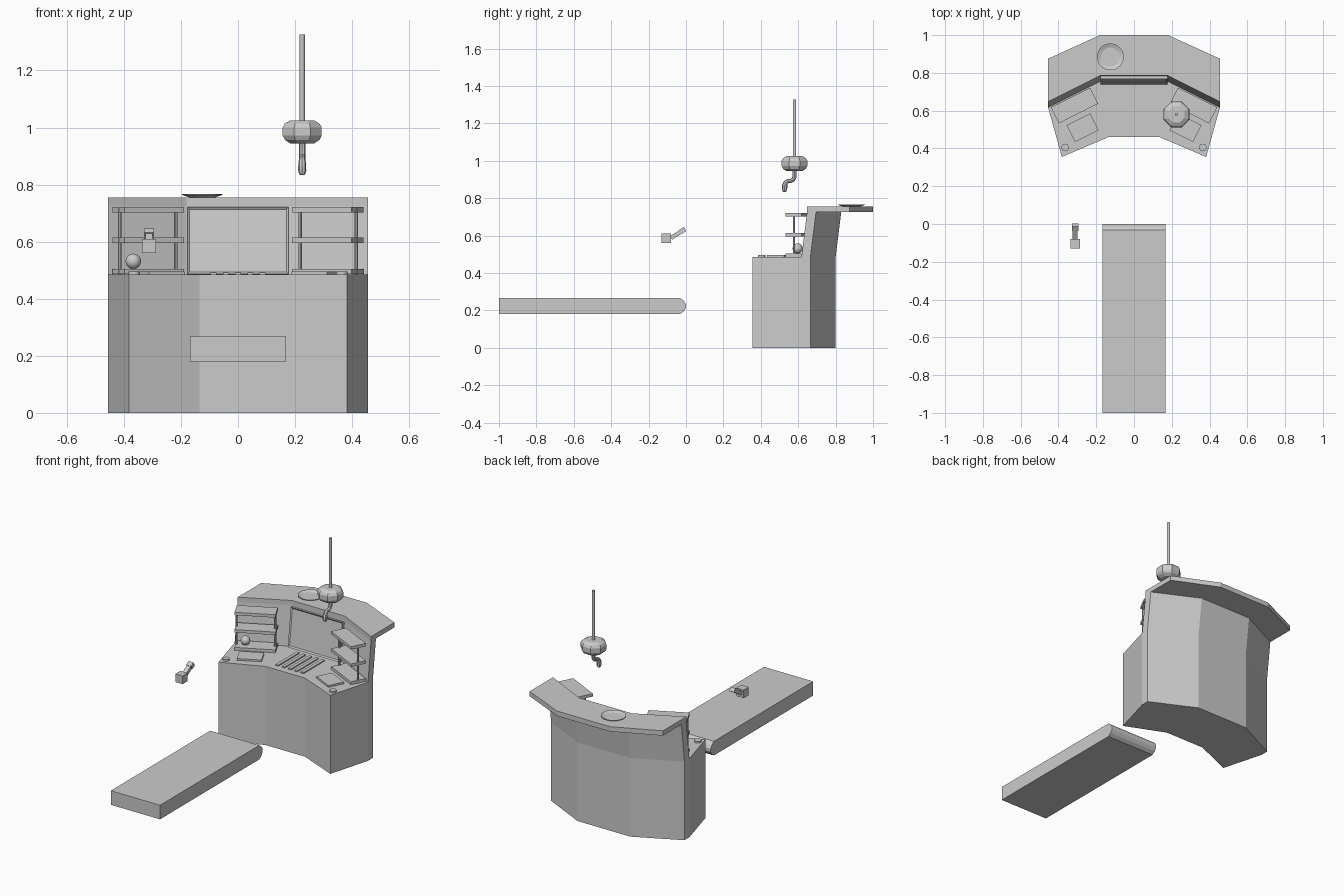
import bpy, bmesh, math
from mathutils import Matrix, Vector

if "Cube" in bpy.data.objects:
    bpy.data.objects.remove(bpy.data.objects["Cube"])


def finish(name, bm, smooth=False):
    bmesh.ops.recalc_face_normals(bm, faces=bm.faces)
    me = bpy.data.meshes.new(name)
    bm.to_mesh(me)
    bm.free()
    ob = bpy.data.objects.new(name, me)
    bpy.context.collection.objects.link(ob)
    if smooth:
        for p in me.polygons:
            p.use_smooth = True
    return ob


def prism(name, outline, z0, z1, lean=0.0):
    """Extrude an xy outline upward, leaning towards +y."""
    bm = bmesh.new()
    lo = [bm.verts.new((x, y, z0)) for x, y in outline]
    hi = [bm.verts.new((x, y + lean, z1)) for x, y in outline]
    bm.faces.new(lo)
    bm.faces.new(hi)
    n = len(lo)
    for i in range(n):
        j = (i + 1) % n
        bm.faces.new((lo[i], lo[j], hi[j], hi[i]))
    return finish(name, bm)


def box(name, loc, size, rot=(0, 0, 0)):
    bm = bmesh.new()
    bmesh.ops.create_cube(bm, size=1, matrix=Matrix.Diagonal((*size, 1)))
    ob = finish(name, bm)
    ob.location, ob.rotation_euler = loc, rot
    return ob


def lathe(name, loc, profile, sides, phase=0.0):
    """Revolve (radius, z) points around z, capping both ends."""
    bm = bmesh.new()
    rings = []
    for r, z in profile:
        rings.append([bm.verts.new((r * math.cos(phase + math.tau * i / sides),
                                    r * math.sin(phase + math.tau * i / sides), z))
                      for i in range(sides)])
    for a, b in zip(rings, rings[1:]):
        for i in range(sides):
            j = (i + 1) % sides
            bm.faces.new((a[i], a[j], b[j], b[i]))
    bm.faces.new(rings[0])
    bm.faces.new(rings[-1])
    ob = finish(name, bm)
    ob.location = loc
    return ob


def mirrored(half):
    """Complete a left-to-right symmetric polyline from its right half."""
    return [(-x, y) for x, y in reversed(half)] + half


# Desk body, leaning back wall and counter slab
front = mirrored([(0.135, 0.46), (0.382, 0.355)])
wall_front = mirrored([(0.18, 0.755), (0.455, 0.617)])
back = mirrored([(0.18, 0.80), (0.455, 0.665)])[::-1]
prism("desk_body", front + [(0.455, 0.617)] + back + [(-0.455, 0.617)], 0, 0.485)
prism("back_wall", wall_front + back, 0.485, 0.725, 0.03)
slab_front = [(x, y + 0.03) for x, y in wall_front]
slab_back = mirrored([(0.18, 1.0), (0.455, 0.875)])[::-1]
prism("counter_slab", slab_front + slab_back, 0.725, 0.755)

# Screen leaning against the wall, with a frame around it
tilt = -math.atan2(0.03, 0.24)
screen = box("screen", (0, 0.764, 0.603), (0.355, 0.022, 0.236), (tilt, 0, 0))
bm = bmesh.new()
bm.from_mesh(screen.data)
bm.faces.ensure_lookup_table()
face = min(bm.faces, key=lambda f: f.normal.y)
bmesh.ops.inset_region(bm, faces=[face], thickness=0.011)
bmesh.ops.translate(bm, verts=face.verts, vec=(0, 0.006, 0))
bm.to_mesh(screen.data)
bm.free()

# Slats in the middle of the desk
for i in range(5):
    box(f"slat_{i}", ((i - 2) * 0.043, 0.605, 0.488), (0.02, 0.205, 0.008))

# Shelves, posts, pads and knobs on both sides
ang = math.atan2(0.138, 0.275)
for side, s in (("left", -1), ("right", 1)):
    centre = Vector((s * 0.315, 0.627, 0))
    along = Vector((s * math.cos(ang), -math.sin(ang), 0))
    for k, z in enumerate((0.495, 0.605, 0.712)):
        box(f"{side}_shelf_{k}", centre + Vector((0, 0, z)),
            (0.232, 0.095, 0.018), (0, 0, -s * ang))
    for k, d in enumerate((-0.108, 0.111)):
        post = lathe(f"{side}_shelf_post_{k}", centre + along * d,
                     [(0.006, 0.485), (0.006, 0.718)], 8)
    box(f"{side}_pad", (s * 0.272, 0.51, 0.490), (0.14, 0.10, 0.012), (0, 0, -s * ang))
    lathe(f"{side}_knob", (s * 0.364, 0.405, 0.485), [(0.02, 0), (0.02, 0.01)], 16)

# Ball resting on the lower left shelf
bm = bmesh.new()
bmesh.ops.create_uvsphere(bm, u_segments=24, v_segments=12, radius=0.027)
finish("ball", bm, True).location = (-0.367, 0.597, 0.531)

# Shallow plate on the counter
lathe("plate", (-0.125, 0.885, 0.755),
      [(0.045, 0), (0.071, 0.009), (0.071, 0.012), (0.05, 0.004)], 32)

# Long bench with a rounded end
profile = [(-1, 0.18), (-0.032, 0.18), (-0.012, 0.195), (0, 0.214), (0, 0.233),
           (-0.012, 0.252), (-0.032, 0.267), (-1, 0.267)]
bm = bmesh.new()
base = bm.faces.new([bm.verts.new((-0.168, y, z)) for y, z in profile])
ext = bmesh.ops.extrude_face_region(bm, geom=[base], use_keep_orig=True)
bmesh.ops.translate(bm, vec=(0.336, 0, 0),
                    verts=[v for v in ext["geom"] if isinstance(v, bmesh.types.BMVert)])
finish("bench", bm)

# Small floating hand tool: block, neck and tip
up = math.radians(32)
box("tool_block", (-0.312, -0.105, 0.585), (0.05, 0.05, 0.05))
box("tool_neck", (-0.312, -0.052, 0.605), (0.026, 0.065, 0.022), (up, 0, 0))
box("tool_tip", (-0.312, -0.017, 0.628), (0.034, 0.028, 0.026), (up, 0, 0))

# Hanging rod and eight-sided hub
cx, cy = 0.225, 0.58
lathe("hanging_rod", (cx, cy, 0), [(0.009, 1.02), (0.009, 1.327)], 12)
lathe("hanging_hub", (cx, cy, 0),
      [(0.046, 0.945), (0.066, 0.957), (0.074, 0.972), (0.074, 1.0),
       (0.066, 1.014), (0.046, 1.025)], 8, math.pi / 8)

# Bent arm hanging under the hub, thicker at the end
cu = bpy.data.curves.new("bent_arm", 'CURVE')
cu.dimensions = '3D'
cu.bevel_depth = 0.011
cu.bevel_resolution = 2
cu.use_fill_caps = True
path = [(0.58, 0.95, 1), (0.58, 0.912, 1), (0.573, 0.899, 1), (0.56, 0.893, 1),
        (0.544, 0.891, 1), (0.533, 0.884, 1.1), (0.528, 0.87, 1.25),
        (0.527, 0.85, 1.3), (0.527, 0.838, 1.0), (0.527, 0.833, 0.5)]
sp = cu.splines.new('POLY')
sp.points.add(len(path) - 1)
for p, (y, z, r) in zip(sp.points, path):
    p.co = (cx, y, z, 1)
    p.radius = r
arm = bpy.data.objects.new("bent_arm", cu)
bpy.context.collection.objects.link(arm)
bpy.context.view_layer.objects.active = arm
arm.select_set(True)
bpy.ops.object.convert(target='MESH')
bpy.ops.object.shade_smooth_by_angle()
